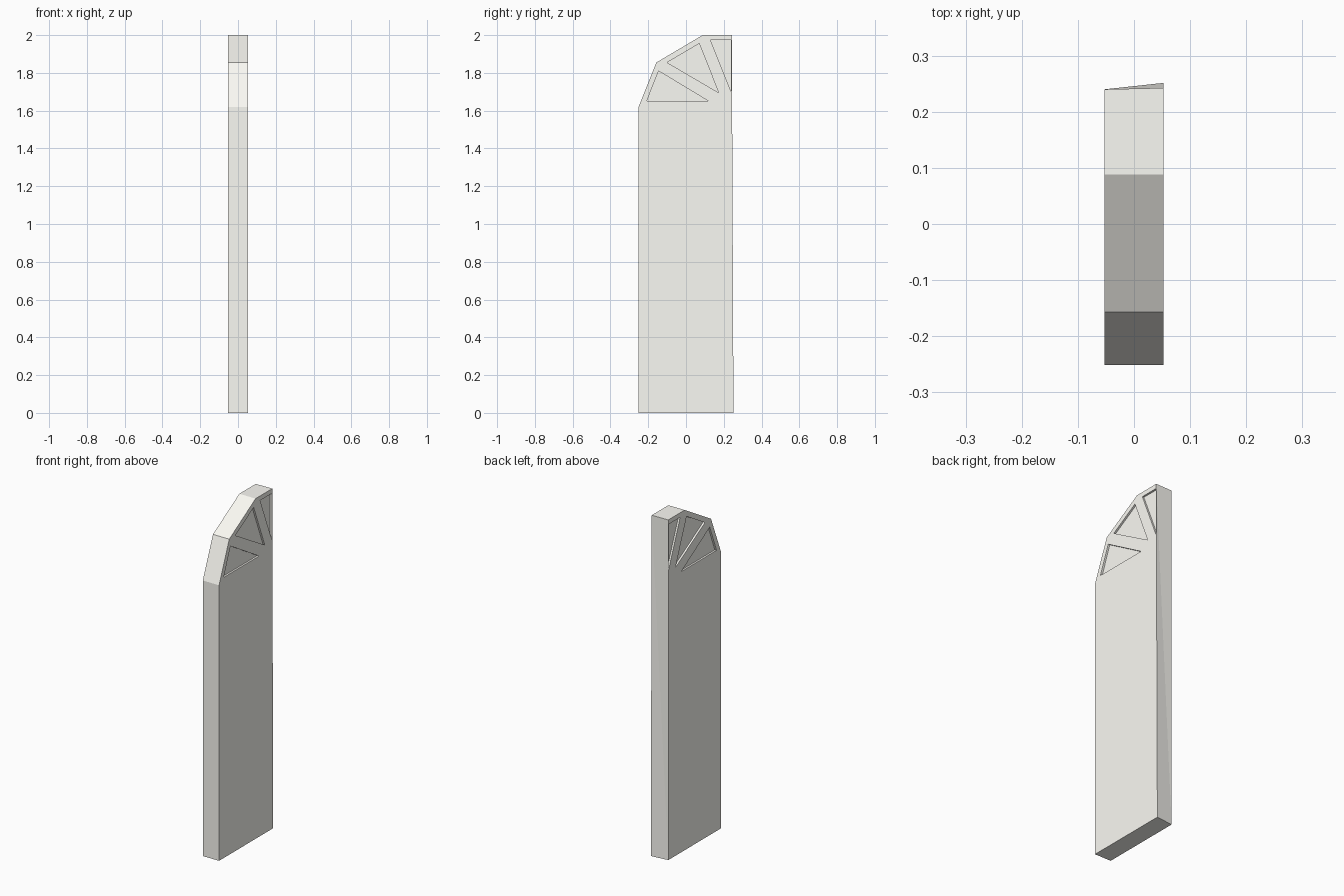
import bpy, bmesh

if "Cube" in bpy.data.objects:
    bpy.data.objects.remove(bpy.data.objects["Cube"])

HALF = 0.053    # half thickness of the leaf
DEPTH = 0.011   # depth of the window recesses


def prism(name, left, right, x0, x1):
    """Solid between two matching (y, z) outlines at x0 and x1."""
    bm = bmesh.new()
    a = [bm.verts.new((x0, y, z)) for y, z in left]
    b = [bm.verts.new((x1, y, z)) for y, z in right]
    bm.faces.new(a)
    bm.faces.new(b[::-1])
    n = len(a)
    for i in range(n):
        j = (i + 1) % n
        bm.faces.new((a[i], b[i], b[j], a[j]))
    # the twisted back edge is split into triangles
    bmesh.ops.triangulate(bm, faces=bm.faces[:])
    bmesh.ops.recalc_face_normals(bm, faces=bm.faces[:])
    me = bpy.data.meshes.new(name)
    bm.to_mesh(me)
    bm.free()
    ob = bpy.data.objects.new(name, me)
    bpy.context.collection.objects.link(ob)
    return ob


# Door leaf: half-arched outline, back edge flares slightly on the +x side
arch = [(0.088, 2.0), (-0.157, 1.855), (-0.2515, 1.62), (-0.2515, 0.0)]
leaf = prism("door_leaf",
             arch + [(0.24, 0.0), (0.24, 2.0)],
             arch + [(0.2515, 0.0), (0.2425, 2.0)],
             -HALF, HALF)

# Fan of three triangular window recesses, cut into both faces
windows = [
    [(-0.208, 1.65), (0.12, 1.65), (-0.145, 1.81)],
    [(-0.10, 1.855), (0.173, 1.695), (0.07, 1.955)],
    [(0.13, 1.973), (0.239, 1.70), (0.239, 1.973)],
]
cutters = []
for tri in windows:
    for s in (-1, 1):
        cut = prism("window_cutter", tri, tri, s * (HALF - DEPTH), s * (HALF + 0.05))
        cut.hide_render = True
        cutters.append(cut)
        mod = leaf.modifiers.new("window", 'BOOLEAN')
        mod.operation = 'DIFFERENCE'
        mod.solver = 'EXACT'
        mod.object = cut

# Bake the recesses and drop the cutters
bpy.context.view_layer.update()
deps = bpy.context.evaluated_depsgraph_get()
baked = bpy.data.meshes.new_from_object(leaf.evaluated_get(deps))
leaf.modifiers.clear()
leaf.data = baked
for cut in cutters:
    bpy.data.objects.remove(cut)

# Off-white paint
paint = bpy.data.materials.new("off_white_paint")
paint.diffuse_color = (0.97, 0.96, 0.91, 1.0)
paint.use_nodes = True
paint.node_tree.nodes["Principled BSDF"].inputs["Base Color"].default_value = paint.diffuse_color
leaf.data.materials.clear()
leaf.data.materials.append(paint)
for face in leaf.data.polygons:
    face.material_index = 0
